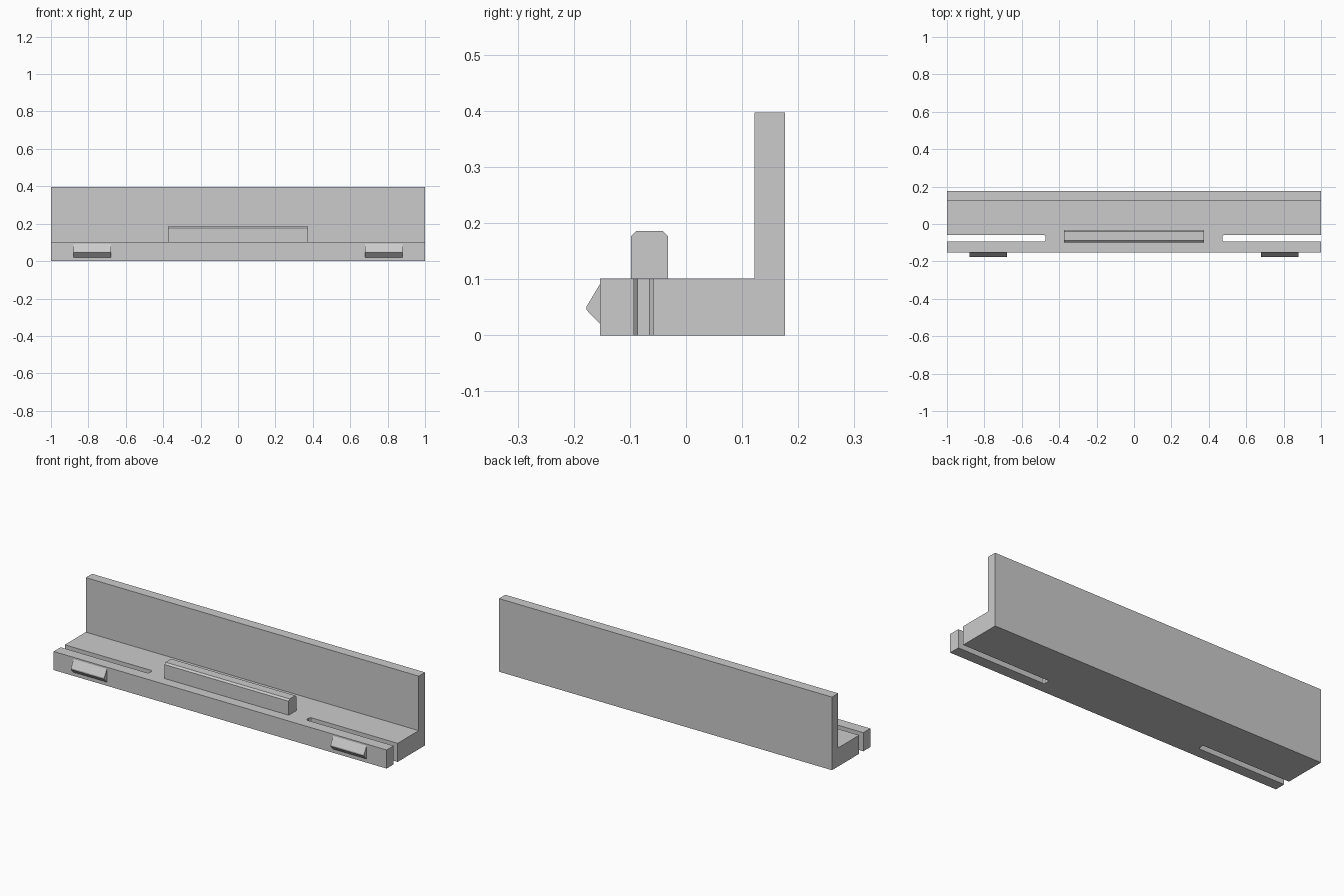
import bpy
import bmesh
from mathutils import Vector

cube = bpy.data.objects.get("Cube")
if cube:
    bpy.data.objects.remove(cube, do_unlink=True)

grey = bpy.data.materials.new("light_grey")
grey.use_nodes = True
COLOUR = (0.6, 0.6, 0.6, 1)
grey.diffuse_color = COLOUR
grey.node_tree.nodes["Principled BSDF"].inputs["Base Color"].default_value = COLOUR


def extrude_profile(name, points, vector):
    """Extrude a closed outline of 3D points along a vector."""
    bm = bmesh.new()
    face = bm.faces.new([bm.verts.new(p) for p in points])
    result = bmesh.ops.extrude_face_region(bm, geom=[face])
    moved = [g for g in result["geom"] if isinstance(g, bmesh.types.BMVert)]
    bmesh.ops.translate(bm, verts=moved, vec=Vector(vector))
    bmesh.ops.recalc_face_normals(bm, faces=bm.faces)
    mesh = bpy.data.meshes.new(name)
    bm.to_mesh(mesh)
    bm.free()
    mesh.materials.append(grey)
    obj = bpy.data.objects.new(name, mesh)
    bpy.context.collection.objects.link(obj)
    return obj


def bar(name, profile, x0, x1):
    """Bar along x with a (y, z) cross-section."""
    return extrude_profile(name, [(x0, y, z) for y, z in profile], (x1 - x0, 0, 0))


# L-shaped body: base plate and upright back wall
body = bar("base_and_back_wall",
           [(-0.153, 0), (0.176, 0), (0.176, 0.397), (0.122, 0.397),
            (0.122, 0.101), (-0.153, 0.101)], -1, 1)

# Slots open at both ends, with slightly clipped inner corners
for side in (-1, 1):
    outline = [(1.1, -0.093), (0.48, -0.093), (0.473, -0.086),
               (0.473, -0.065), (0.48, -0.058), (1.1, -0.058)]
    cutter = extrude_profile("slot_cutter", [(side * x, y, -0.1) for x, y in outline],
                             (0, 0, 0.3))
    cutter.hide_render = True
    cut = body.modifiers.new("slot", "BOOLEAN")
    cut.operation = "DIFFERENCE"
    cut.solver = "EXACT"
    cut.object = cutter
    bpy.context.view_layer.objects.active = body
    bpy.ops.object.modifier_apply(modifier=cut.name)
    bpy.data.objects.remove(cutter, do_unlink=True)

# Raised centre rib with bevelled top edges
bar("centre_rib",
    [(-0.098, 0.101), (-0.032, 0.101), (-0.032, 0.177), (-0.041, 0.186),
     (-0.089, 0.186), (-0.098, 0.177)], -0.373, 0.373)

# Wedge-shaped snap catches on the front face
catch = [(-0.153, 0.02), (-0.153, 0.092), (-0.177, 0.052), (-0.177, 0.045)]
bar("right_catch", catch, -0.88, -0.68)
bar("left_catch", catch, 0.68, 0.88)
